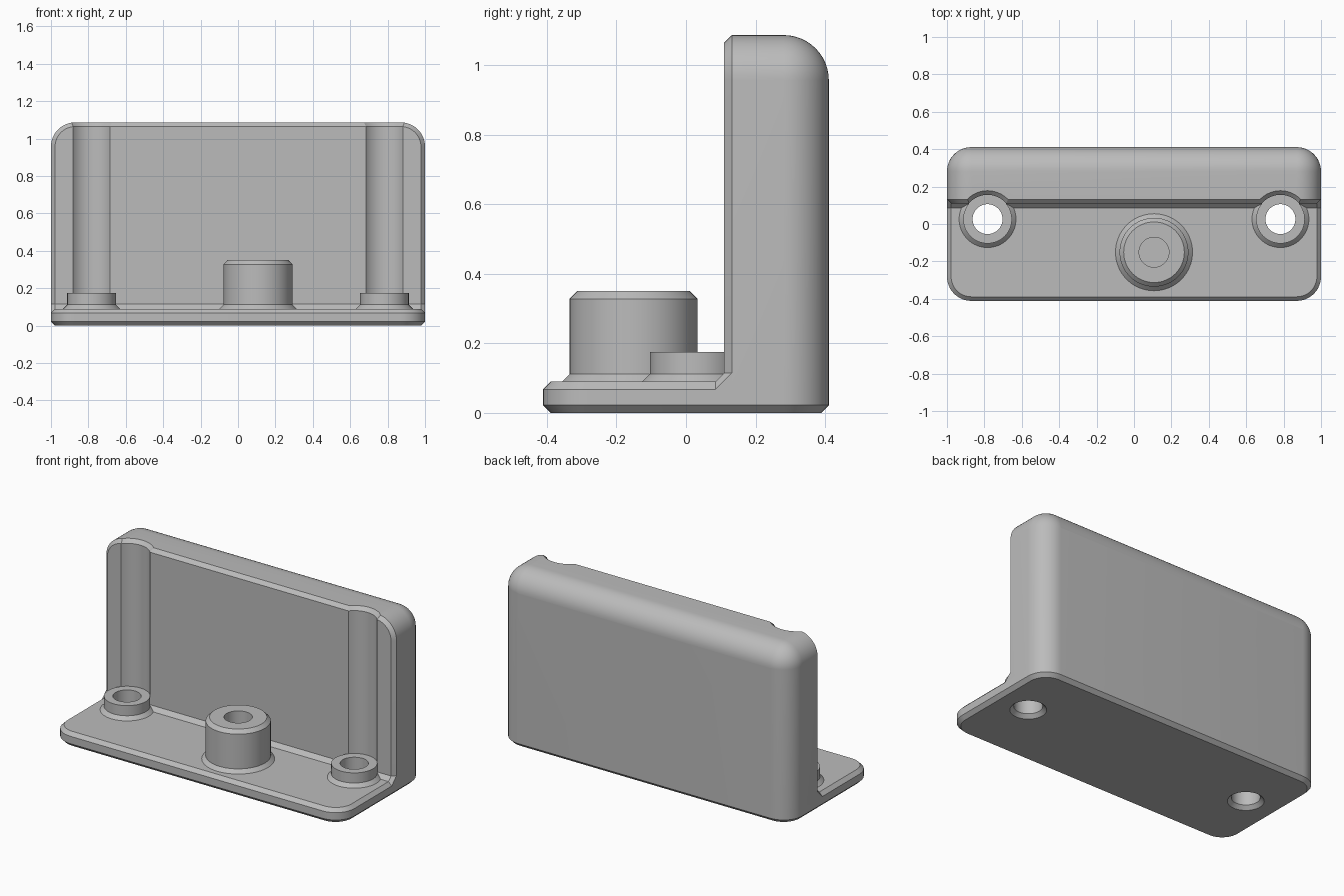
import bpy, bmesh
from math import sin, cos, pi

if "Cube" in bpy.data.objects:
    bpy.data.objects.remove(bpy.data.objects["Cube"], do_unlink=True)

HALF_W, FRONT, BACK, TOP = 1.0, -0.411, 0.411, 1.087
R, C = 0.13, 0.022            # corner radius, chamfer
PLATE, WALL_Y = 0.09, 0.11    # plate top, wall front face
BOSS_X, BOSS_Y, BOSS_TOP = 0.783, 0.026, 0.175

grey = bpy.data.materials.new("plain grey")
grey.use_nodes = True
grey.diffuse_color = (0.5, 0.5, 0.5, 1)
grey.node_tree.nodes["Principled BSDF"].inputs["Base Color"].default_value = grey.diffuse_color


def make_object(name, bm):
    bmesh.ops.recalc_face_normals(bm, faces=bm.faces)
    mesh = bpy.data.meshes.new(name)
    bm.to_mesh(mesh)
    bm.free()
    mesh.materials.append(grey)
    ob = bpy.data.objects.new(name, mesh)
    bpy.context.collection.objects.link(ob)
    return ob


def loft(name, sections):
    """Skin closed sections of equal length and cap both ends."""
    bm = bmesh.new()
    rings = [[bm.verts.new(p) for p in s] for s in sections]
    n = len(rings[0])
    for a, b in zip(rings, rings[1:]):
        for i in range(n):
            j = (i + 1) % n
            bm.faces.new((a[i], a[j], b[j], b[i]))
    bm.faces.new(rings[0])
    bm.faces.new(rings[-1])
    bmesh.ops.remove_doubles(bm, verts=bm.verts, dist=1e-5)
    return make_object(name, bm)


def lathe(name, profile, x, y, closed=True, steps=64):
    """Spin (radius, z) points about a vertical axis at x, y."""
    bm = bmesh.new()
    verts = [bm.verts.new((r, 0, z)) for r, z in profile]
    edges = [bm.edges.new(p) for p in zip(verts, verts[1:])]
    if closed:
        edges.append(bm.edges.new((verts[-1], verts[0])))
    bmesh.ops.spin(bm, geom=verts + edges, cent=(0, 0, 0), axis=(0, 0, 1),
                   angle=2 * pi, steps=steps)
    bmesh.ops.remove_doubles(bm, verts=bm.verts, dist=1e-5)
    bmesh.ops.translate(bm, verts=bm.verts, vec=(x, y, 0))
    return make_object(name, bm)


def arc(cx, cy, r, start, n=12):
    return [(cx + r * cos(start + pi / 2 * i / n), cy + r * sin(start + pi / 2 * i / n))
            for i in range(n + 1)]


def activate(ob):
    bpy.ops.object.select_all(action='DESELECT')
    ob.select_set(True)
    bpy.context.view_layer.objects.active = ob


def cut(ob, cutter):
    mod = ob.modifiers.new("cut", 'BOOLEAN')
    mod.operation, mod.solver, mod.object = 'DIFFERENCE', 'EXACT', cutter
    activate(ob)
    bpy.ops.object.modifier_apply(modifier=mod.name)


# Base plate: rounded rectangle with chamfered top and bottom rims
def plate_section(z, inset):
    cx, cy, r = HALF_W - R, BACK - R, R - inset
    pts = (arc(cx, cy, r, 0) + arc(-cx, cy, r, pi / 2)
           + arc(-cx, -cy, r, pi) + arc(cx, -cy, r, 3 * pi / 2))
    return [(x, y, z) for x, y in pts]


plate = loft("base_plate", [plate_section(0, C), plate_section(C, 0),
                            plate_section(PLATE - C, 0), plate_section(PLATE, C)])


# Back wall: chamfered front rim, rounded back rim
def wall_section(y, inset):
    w, r = HALF_W - inset, R - inset
    cx, cz = HALF_W - R, TOP - R
    pts = ([(w, PLATE - C)] + arc(cx, cz, r, 0) + arc(-cx, cz, r, pi / 2)
           + [(-w, PLATE - C)])
    return [(x, y, z) for x, z in pts]


rim = [(BACK - R + R * sin(a), R - R * cos(a)) for a in (pi / 2 * i / 12 for i in range(12))]
rim.append((BACK, R - 1e-4))
wall = loft("back_wall", [wall_section(WALL_Y, C), wall_section(WALL_Y + C, 0)]
            + [wall_section(y, i) for y, i in rim])

# Sloped strip in the corner between plate and wall
bm = bmesh.new()
for s in (-1, 1):
    for x, pts in ((HALF_W - C, [(0.085, PLATE), (WALL_Y, 0.115), (0.132, 0.115)]),
                   (HALF_W, [(0.085, PLATE - C), (0.132, 0.115), (0.132, PLATE - C)])):
        for y, z in pts:
            bm.verts.new((s * x, y, z))
bmesh.ops.convex_hull(bm, input=bm.verts)
bmesh.ops.dissolve_limit(bm, angle_limit=0.01, verts=bm.verts, edges=bm.edges)
strip = make_object("corner_strip", bm)

# Screw bosses with through holes, and the access channels in the wall
parts = [plate, wall, strip]
for side, s in (("left", 1), ("right", -1)):
    x = s * BOSS_X
    channel = lathe("channel_cutter", [(0, BOSS_TOP - 0.005), (R, BOSS_TOP - 0.005),
                    (R, TOP - C), (R + 2 * C, TOP + C), (0, TOP + C)], x, BOSS_Y, False)
    hole = lathe("hole_cutter", [(0, -C), (0.08 + 2 * C, -C), (0.08, C), (0.08, 0.5), (0, 0.5)],
                 x, BOSS_Y, False)
    cut(wall, channel)
    cut(plate, hole)
    cut(strip, hole)
    for helper in (channel, hole):
        bpy.data.objects.remove(helper, do_unlink=True)
    parts.append(lathe(side + "_boss", [(0.08, PLATE - 0.01), (0.08, BOSS_TOP), (R, BOSS_TOP),
                       (R, PLATE + C), (R + C, PLATE), (R + C, PLATE - 0.01)], x, BOSS_Y))

# Centre peg with a blind hole
P = 0.184
parts.append(lathe("centre_peg", [(0, 0.1), (0.08, 0.1), (0.08, 0.35), (P - C, 0.35),
                   (P, 0.35 - C), (P, PLATE + C), (P + C, PLATE), (P + C, PLATE - 0.01),
                   (0, PLATE - 0.01)], 0.107, -0.151, False))

for ob in parts:
    activate(ob)
    bpy.ops.object.shade_smooth_by_angle(angle=pi / 6)
